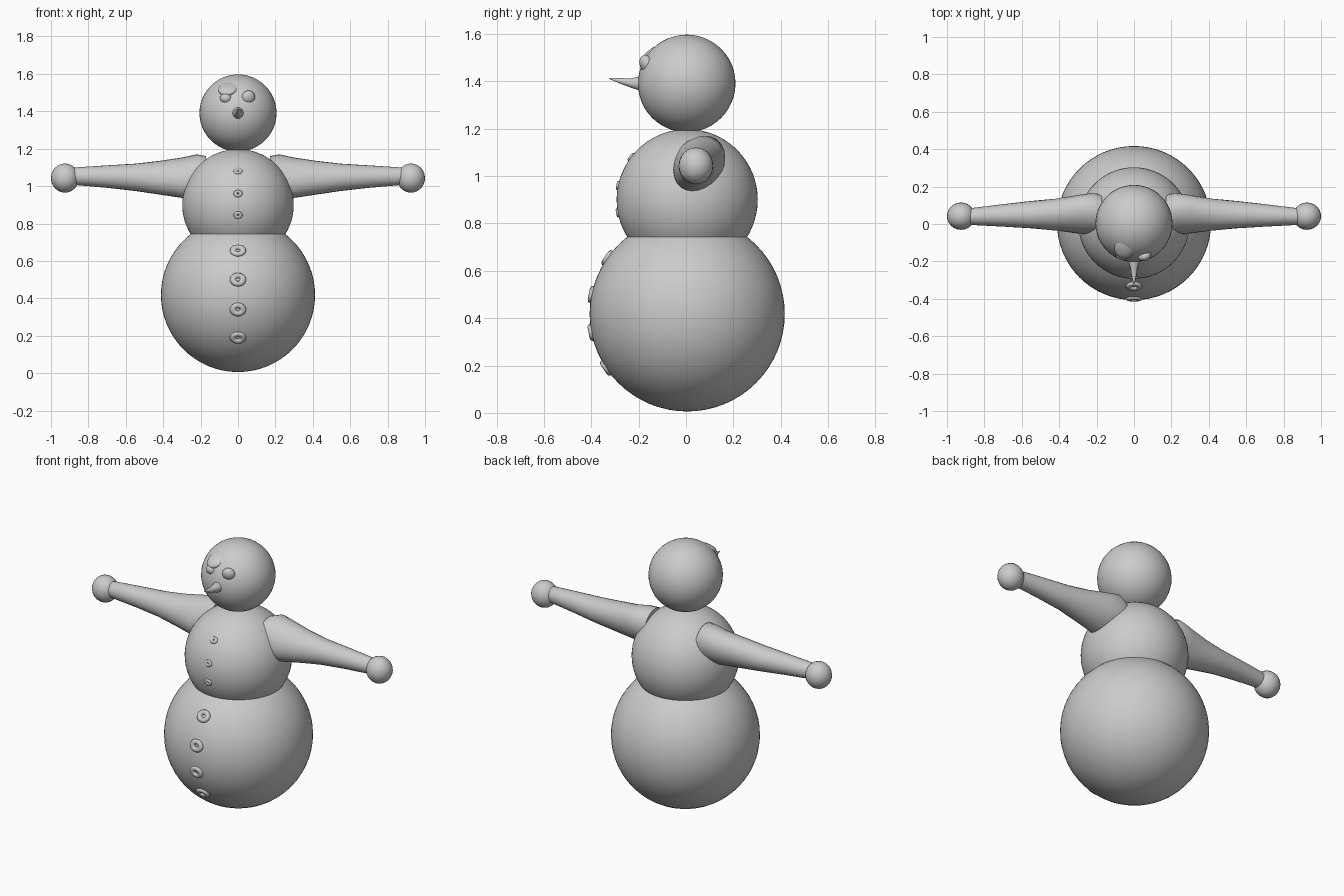
import bpy, bmesh, math
from mathutils import Vector, Matrix

cube = bpy.data.objects.get("Cube")
if cube:
    bpy.data.objects.remove(cube)

grey = bpy.data.materials.new("plain_grey")
grey.use_nodes = True
grey.diffuse_color = (0.6, 0.6, 0.6, 1)
grey.node_tree.nodes["Principled BSDF"].inputs["Base Color"].default_value = (0.6, 0.6, 0.6, 1)


def finish(bm, name, angle=40):
    bmesh.ops.recalc_face_normals(bm, faces=bm.faces)
    mesh = bpy.data.meshes.new(name)
    bm.to_mesh(mesh)
    bm.free()
    mesh.materials.append(grey)
    obj = bpy.data.objects.new(name, mesh)
    bpy.context.collection.objects.link(obj)
    bpy.ops.object.select_all(action="DESELECT")
    obj.select_set(True)
    bpy.context.view_layer.objects.active = obj
    bpy.ops.object.shade_smooth_by_angle(angle=math.radians(angle))
    return obj


def ball(name, centre, radii, tilt=(0, 0, 0), segments=32):
    bm = bmesh.new()
    bmesh.ops.create_uvsphere(bm, u_segments=segments, v_segments=segments // 2, radius=1)
    turn = Matrix.Rotation(tilt[2], 4, "Z") @ Matrix.Rotation(tilt[1], 4, "Y") @ Matrix.Rotation(tilt[0], 4, "X")
    bm.transform(Matrix.Translation(centre) @ turn @ Matrix.Diagonal((*radii, 1)))
    return finish(bm, name)


def loft(name, rings, sides, angle=40):
    """Skin a list of closed rings of points and cap both ends."""
    bm = bmesh.new()
    loops = [[bm.verts.new(p) for p in ring] for ring in rings]
    for a, b in zip(loops, loops[1:]):
        for i in range(sides):
            j = (i + 1) % sides
            bm.faces.new((a[i], a[j], b[j], b[i]))
    bm.faces.new(loops[0])
    bm.faces.new(loops[-1])
    return finish(bm, name, angle)


def circle(sides):
    return [(math.cos(math.tau * i / sides), math.sin(math.tau * i / sides)) for i in range(sides)]


# Stacked snowballs
base_c, base_r = Vector((0, 0.005, 0.418)), 0.412
chest_c, chest_r = Vector((0, 0.005, 0.9)), 0.298
head_c, head_r = Vector((0, 0.003, 1.391)), 0.206
ball("base", base_c, (base_r,) * 3, segments=64)
ball("chest", chest_c, (chest_r,) * 3, segments=64)
ball("head", head_c, (head_r,) * 3, segments=48)

# Arms: x, centre y, centre z, half width, half height, lean of the section
arm = [(0.17, 0.055, 1.06, 0.1, 0.1, 0), (0.22, 0.055, 1.052, 0.108, 0.118, 0.025),
       (0.3, 0.052, 1.045, 0.1, 0.108, 0.025), (0.42, 0.05, 1.045, 0.085, 0.09, 0.01),
       (0.55, 0.05, 1.047, 0.073, 0.073, 0), (0.7, 0.046, 1.051, 0.06, 0.06, 0),
       (0.87, 0.04, 1.053, 0.045, 0.047, 0), (0.93, 0.04, 1.045, 0.04, 0.045, 0)]
for side, label in ((1, "left"), (-1, "right")):
    rings = [[(side * x, y + w * c + lean * s, z + h * s) for c, s in circle(24)]
             for x, y, z, w, h, lean in arm]
    loft(label + "_arm", rings, 24)
    ball(label + "_hand", (side * 0.925, 0.042, 1.043), (0.075, 0.073, 0.078), segments=24)

# Pointed nose with a slightly raised tip: y, z, radius
nose = [(-0.17, 1.39, 0.036), (-0.2, 1.391, 0.03), (-0.235, 1.393, 0.02),
        (-0.28, 1.402, 0.012), (-0.322, 1.412, 0.003)]
loft("nose", [[(r * c, y, z + r * s) for c, s in circle(10)] for y, z, r in nose], 10, 60)

# Eyes and the heavy brows over them
ball("left_eye", (0.055, -0.167, 1.473), (0.038, 0.028, 0.039), (0.35, 0, 0.3), 20)
ball("right_eye", (-0.065, -0.165, 1.47), (0.032, 0.028, 0.028), (0.3, 0, -0.3), 20)
ball("right_brow", (-0.05, -0.125, 1.522), (0.055, 0.068, 0.024), (0.52, 0, -0.25), 24)
ball("left_brow", (0.035, -0.125, 1.512), (0.06, 0.055, 0.018), (0.52, 0, 0.2), 24)


# Ring buttons lying on the front of a snowball
def button(name, centre, radius, z, major, minor):
    rise = z - centre.z
    out = Vector((0, -math.sqrt(radius ** 2 - rise ** 2), rise)).normalized()
    across = Vector((1, 0, 0))
    up = out.cross(across)
    if up.z < 0:
        up.negate()
    middle = centre + out * radius
    bm = bmesh.new()
    loops = []
    for a, b in circle(16):
        spoke = across * a + up * b * 0.85
        loops.append([bm.verts.new(middle + spoke * (major + minor * c) + out * minor * 0.7 * s)
                      for c, s in circle(8)])
    for i, loop in enumerate(loops):
        nxt = loops[(i + 1) % len(loops)]
        for k in range(8):
            m = (k + 1) % 8
            bm.faces.new((loop[k], loop[m], nxt[m], nxt[k]))
    finish(bm, name, 60)


for n, z in enumerate((0.19, 0.34, 0.5, 0.655)):
    button(f"base_button_{n + 1}", base_c, base_r, z, 0.027, 0.017)
for n, z in enumerate((0.845, 0.96, 1.08)):
    button(f"chest_button_{n + 1}", chest_c, chest_r, z, 0.014, 0.01)
